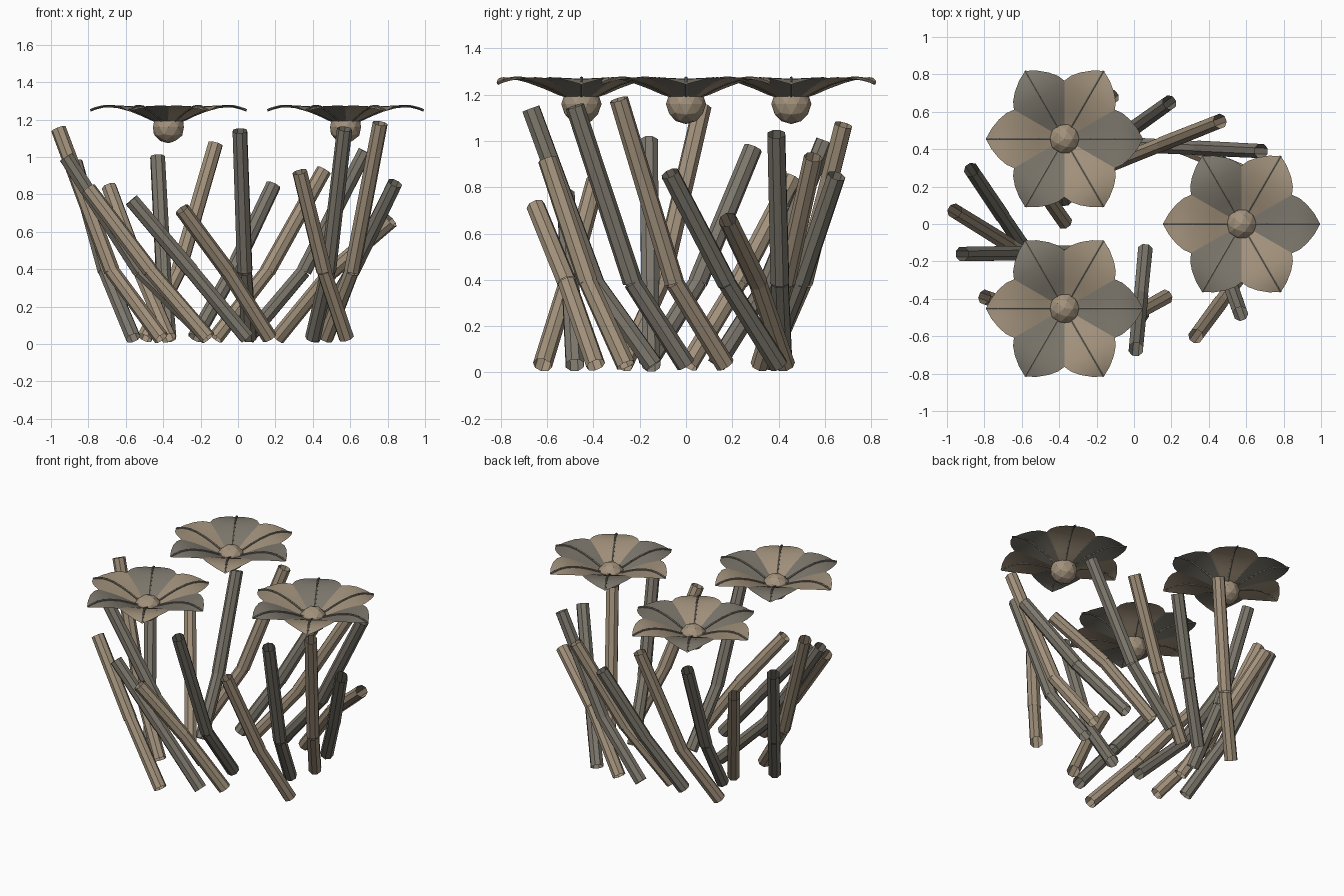
import bpy, bmesh, math
from mathutils import Vector

if "Cube" in bpy.data.objects:
    bpy.data.objects.remove(bpy.data.objects["Cube"])


def material(name, rgb):
    m = bpy.data.materials.new(name)
    m.diffuse_color = (*rgb, 1)
    m.use_nodes = True
    m.node_tree.nodes["Principled BSDF"].inputs["Base Color"].default_value = m.diffuse_color
    return m


TAN = material("warm tan", (0.36, 0.285, 0.2))
GREY = material("stone grey", (0.205, 0.187, 0.152))


def finish(bm, name, mats):
    me = bpy.data.meshes.new(name)
    bm.to_mesh(me)
    bm.free()
    for m in mats:
        me.materials.append(m)
    ob = bpy.data.objects.new(name, me)
    bpy.context.collection.objects.link(ob)
    return ob


def tube(bm, a, b, r1, r2, sides=8):
    """Open-ended straight tube from a to b."""
    a, b = Vector(a), Vector(b)
    q = (b - a).to_track_quat('Z', 'Y')
    rings = []
    for p, r in ((a, r1), (b, r2)):
        ring = []
        for i in range(sides):
            t = 2 * math.pi * (i + 0.5) / sides
            ring.append(bm.verts.new(p + q @ Vector((r * math.cos(t), r * math.sin(t), 0))))
        rings.append(ring)
    for i in range(sides):
        j = (i + 1) % sides
        bm.faces.new((rings[0][i], rings[0][j], rings[1][j], rings[1][i]))


# Stems: bottom x, y then top x, y, z; colours alternate inside each cluster
clusters = {
    "right": [(0.06, -0.14, 0.01, -0.67, 1.14), (0.58, -0.26, 0.33, -0.60, 0.92),
              (0.40, 0.00, 0.57, -0.48, 1.15), (0.47, 0.17, 0.76, -0.29, 1.18),
              (0.40, 0.40, 0.84, -0.07, 0.86), (0.21, 0.43, 0.82, 0.18, 0.66)],
    "left": [(-0.56, -0.17, -0.87, 0.29, 0.97), (-0.41, -0.27, -0.96, 0.07, 1.15),
             (-0.16, -0.15, -0.92, -0.16, 1.00), (-0.16, -0.62, -0.80, -0.39, 0.83),
             (0.05, -0.48, -0.57, -0.52, 0.77), (0.17, -0.39, -0.30, -0.65, 0.72)],
    "back": [(0.05, 0.42, 0.68, 0.39, 1.03), (-0.12, 0.32, 0.46, 0.55, 0.93),
             (-0.23, 0.35, 0.19, 0.65, 0.85), (-0.50, 0.35, -0.12, 0.68, 1.07),
             (-0.37, 0.13, -0.43, 0.60, 1.00), (-0.37, 0.01, -0.69, 0.46, 0.84)],
}
for side, stems in clusters.items():
    for i, (bx, by, tx, ty, tz) in enumerate(stems):
        bottom, top = Vector((bx, by, 0.032)), Vector((tx, ty, tz))
        bend = bottom.lerp(top, 0.48)
        bend.z = 0.39
        bm = bmesh.new()
        tube(bm, bottom, bend, 0.042, 0.040)
        tube(bm, bend, top, 0.043, 0.041)
        finish(bm, f"{side}_stem_{i + 1}", [TAN if i % 2 else GREY])

# Petal profile: distance from centre, half width, height
PETAL = [(0.04, 0.024, 1.18), (0.09, 0.053, 1.198), (0.14, 0.083, 1.222),
         (0.20, 0.119, 1.246), (0.265, 0.158, 1.264), (0.31, 0.138, 1.269),
         (0.35, 0.104, 1.267), (0.39, 0.055, 1.257), (0.418, 0.004, 1.246)]
ACROSS = [-1, -0.5, 0, 0.5, 1]


def flower(name, cx, cy):
    # Six curved petals, alternating colour
    bm = bmesh.new()
    for k in range(6):
        a = k * math.pi / 3
        c, s = math.cos(a), math.sin(a)
        rows = []
        for r, w, z in PETAL:
            rows.append([bm.verts.new((cx + r * c - w * v * s, cy + r * s + w * v * c,
                                       z + 0.05 * w * abs(v))) for v in ACROSS])
        for lo, hi in zip(rows, rows[1:]):
            for j in range(len(ACROSS) - 1):
                f = bm.faces.new((lo[j], hi[j], hi[j + 1], lo[j + 1]))
                f.material_index = k % 2
                f.smooth = True
    finish(bm, name + "_petals", [GREY, TAN])

    # Thin midrib along each petal
    bm = bmesh.new()
    for k in range(6):
        a = k * math.pi / 3
        path = [(cx + r * math.cos(a), cy + r * math.sin(a), z + 0.003) for r, w, z in PETAL]
        for p, q in zip(path, path[1:]):
            tube(bm, p, q, 0.007, 0.007, 6)
    finish(bm, name + "_ribs", [GREY])

    # Faceted bulb under and through the centre
    bm = bmesh.new()
    bmesh.ops.create_icosphere(bm, subdivisions=2, radius=0.087)
    bmesh.ops.translate(bm, vec=(cx, cy, 1.16), verts=bm.verts)
    finish(bm, name + "_bulb", [TAN])


flower("right_flower", 0.575, 0.0)
flower("back_flower", -0.372, 0.455)
flower("front_flower", -0.372, -0.452)
